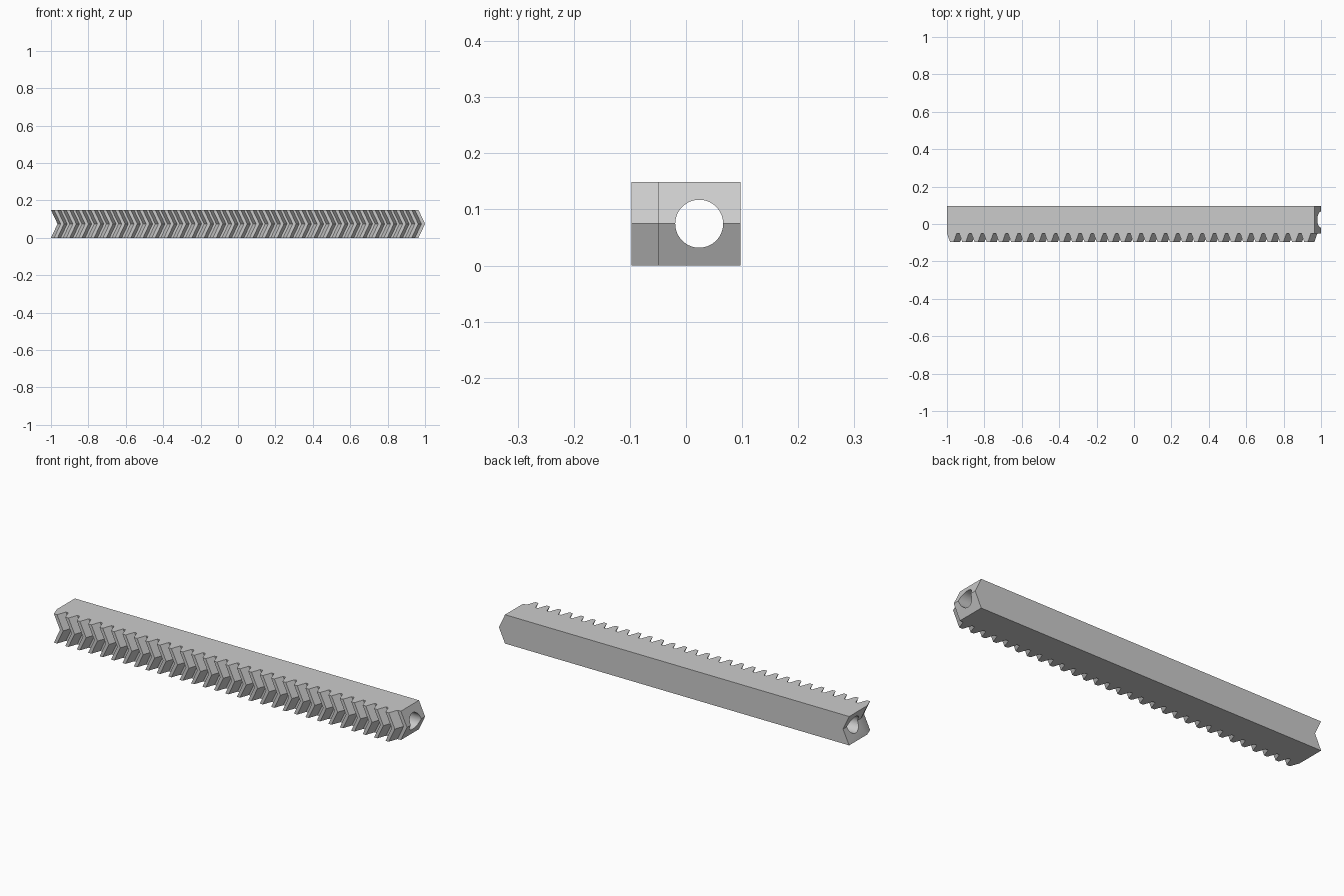
import bpy, bmesh, math

cube = bpy.data.objects.get("Cube")
if cube:
    bpy.data.objects.remove(cube, do_unlink=True)

# Main dimensions
HEIGHT = 0.149
SHIFT = 0.035            # sideways offset of the chevron at mid height
LEFT, RIGHT = -1.0, 1.0 - SHIFT
BACK, ROOT, TIP = 0.0975, -0.05, -0.0975
TEETH = 30
PITCH = 0.0653
BASE_W, TIP_W = 0.052, 0.018

metal = bpy.data.materials.new("plain grey")
metal.use_nodes = True
grey = (0.6, 0.6, 0.6, 1)
metal.diffuse_color = grey
metal.node_tree.nodes["Principled BSDF"].inputs["Base Color"].default_value = grey

# Rack outline with trapezoid teeth along the front
outline = [(LEFT, BACK)]
for i in range(TEETH):
    c = LEFT + BASE_W / 2 + i * PITCH
    outline += [(c - BASE_W / 2, ROOT), (c - TIP_W / 2, TIP),
                (c + TIP_W / 2, TIP), (c + BASE_W / 2, ROOT)]
outline += [(RIGHT, ROOT), (RIGHT, BACK)]

# Loft the outline through three levels to make the herringbone
bm = bmesh.new()
rings = [[bm.verts.new((x + dx, y, z)) for x, y in outline]
         for z, dx in ((0, 0), (HEIGHT / 2, SHIFT), (HEIGHT, 0))]
n = len(outline)
for low, high in zip(rings, rings[1:]):
    for i in range(n):
        j = (i + 1) % n
        bm.faces.new((low[i], low[j], high[j], high[i]))
bm.faces.new(rings[0][::-1])
bm.faces.new(rings[-1])
bmesh.ops.recalc_face_normals(bm, faces=bm.faces)
mesh = bpy.data.meshes.new("herringbone_rack")
bm.to_mesh(mesh)
bm.free()
mesh.materials.append(metal)
rack = bpy.data.objects.new("herringbone_rack", mesh)
bpy.context.collection.objects.link(rack)

# Round bore along the full length
bpy.ops.mesh.primitive_cylinder_add(vertices=64, radius=0.0427, depth=2.4,
                                    location=(0, 0.0235, HEIGHT / 2),
                                    rotation=(0, math.pi / 2, 0))
cutter = bpy.context.object
cutter.name = "bore_cutter"
cutter.data.materials.append(metal)
cutter.hide_render = True

bpy.ops.object.select_all(action="DESELECT")
rack.select_set(True)
bpy.context.view_layer.objects.active = rack
bore = rack.modifiers.new("bore", "BOOLEAN")
bore.operation = "DIFFERENCE"
bore.solver = "EXACT"
bore.object = cutter
bpy.ops.object.modifier_apply(modifier=bore.name)
bpy.data.objects.remove(cutter, do_unlink=True)
bpy.ops.object.shade_smooth_by_angle(angle=math.radians(20))
